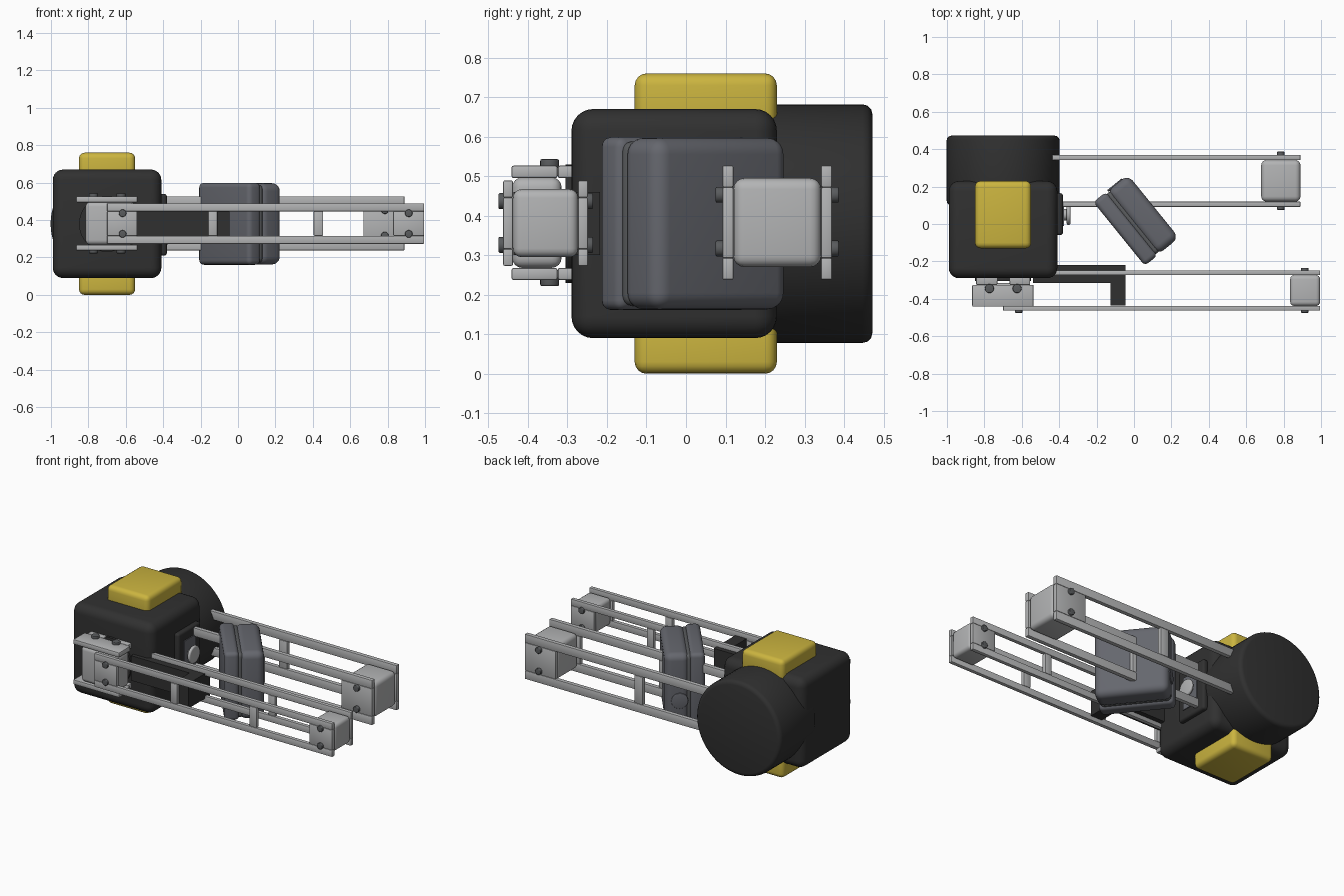
import bpy, bmesh, math
from mathutils import Matrix, Vector

old = bpy.data.objects.get("Cube")
if old:
    bpy.data.objects.remove(old, do_unlink=True)


def material(name, color):
    m = bpy.data.materials.new(name)
    m.use_nodes = True
    m.diffuse_color = (*color, 1)
    bsdf = m.node_tree.nodes["Principled BSDF"]
    bsdf.inputs["Base Color"].default_value = (*color, 1)
    bsdf.inputs["Roughness"].default_value = 0.6
    return m


BLACK = material("black", (0.03, 0.03, 0.03))
YELLOW = material("yellow", (0.6, 0.46, 0.05))
GREY = material("light grey", (0.45, 0.455, 0.46))
SLATE = material("slate grey", (0.13, 0.135, 0.155))
STEEL = material("dark steel", (0.1, 0.105, 0.11))


def finish(name, bm, mat, bevel=0, segments=4):
    bmesh.ops.recalc_face_normals(bm, faces=bm.faces)
    me = bpy.data.meshes.new(name)
    bm.to_mesh(me)
    bm.free()
    me.materials.append(mat)
    ob = bpy.data.objects.new(name, me)
    bpy.context.collection.objects.link(ob)
    if bevel:
        mod = ob.modifiers.new("Bevel", "BEVEL")
        mod.width = bevel
        mod.segments = segments
        mod.limit_method = "ANGLE"
    bpy.ops.object.select_all(action="DESELECT")
    ob.select_set(True)
    bpy.context.view_layer.objects.active = ob
    if bevel:
        bpy.ops.object.modifier_apply(modifier="Bevel")
    bpy.ops.object.shade_smooth_by_angle(angle=math.radians(35))
    return ob


def add_box(bm, x, y, z):
    lo, hi = Vector((x[0], y[0], z[0])), Vector((x[1], y[1], z[1]))
    mat = Matrix.Translation((lo + hi) / 2) @ Matrix.Diagonal((*(hi - lo), 1))
    bmesh.ops.create_cube(bm, size=1, matrix=mat)


def boxes(name, parts, mat, bevel=0, segments=4):
    bm = bmesh.new()
    for p in parts:
        add_box(bm, *p)
    return finish(name, bm, mat, bevel, segments)


def cylinder(name, start, end, radius, mat, bevel=0, sides=24):
    a, b = Vector(start), Vector(end)
    d = b - a
    turn = d.to_track_quat("Z", "Y").to_matrix().to_4x4()
    bm = bmesh.new()
    bmesh.ops.create_cone(bm, cap_ends=True, segments=sides, radius1=radius, radius2=radius,
                          depth=d.length, matrix=Matrix.Translation((a + b) / 2) @ turn)
    return finish(name, bm, mat, bevel, 3)


def ladder_plate(name, x, y, z, rail, solids):
    """Two long rails joined by solid stretches."""
    z0, z1 = z
    parts = [(x, y, (z0, z0 + rail)), (x, y, (z1 - rail, z1))]
    parts += [(s, y, (z0 + rail, z1 - rail)) for s in solids]
    return boxes(name, parts, GREY, 0.004, 2)


# Housing: rounded body, drum and yellow caps
boxes("body", [((-0.99, -0.41), (-0.29, 0.23), (0.09, 0.67))], BLACK, 0.055, 6)
cylinder("rear_drum", (-0.7, 0.1, 0.38), (-0.7, 0.472, 0.38), 0.302, BLACK, 0.025, 64)
for name, z in (("top_cap", (0.6, 0.76)), ("bottom_cap", (0.0, 0.16))):
    boxes(name, [((-0.85, -0.55), (-0.13, 0.23), z)], YELLOW, 0.03)
cylinder("front_hub", (-0.7, -0.28, 0.38), (-0.7, -0.305, 0.38), 0.15, BLACK, 0, 40)

# Socket on the side of the body
boxes("side_plate", [((-0.42, -0.38), (-0.06, 0.165), (0.21, 0.54))], BLACK, 0.015)
boxes("side_panel", [((-0.385, -0.375), (-0.01, 0.11), (0.27, 0.48))], SLATE)
cylinder("side_knob_stem", (-0.38, 0.05, 0.38), (-0.355, 0.05, 0.38), 0.03, GREY)
cylinder("side_knob", (-0.36, 0.05, 0.38), (-0.34, 0.05, 0.38), 0.055, GREY, 0.008)

# Rear arm
rear_z = (0.238, 0.527)
for name, y in (("inner", (0.092, 0.12)), ("outer", (0.342, 0.37))):
    ladder_plate("rear_arm_plate_" + name, (-0.44, 0.89), y, rear_z, 0.055,
                 [(0.05, 0.11), (0.67, 0.89)])
boxes("rear_arm_end_block", [((0.68, 0.89), (0.12, 0.342), (0.27, 0.495))], GREY, 0.028)

# Front arm
front_z = (0.273, 0.489)
bars = [(-0.16, -0.11), (0.405, 0.455), (0.83, 0.995)]
ladder_plate("front_arm_plate_outer", (-0.7, 0.995), (-0.463, -0.438), front_z, 0.043,
             bars + [(-0.7, -0.54)])
ladder_plate("front_arm_plate_inner", (-0.45, 0.995), (-0.273, -0.248), front_z, 0.043, bars)
boxes("front_arm_end_block", [((0.835, 0.995), (-0.438, -0.273), (0.295, 0.467))], GREY, 0.022)

# Arm bolts, mirrored across each arm
for name, x, heights, ys in (
        ("rear_arm", 0.785, (0.317, 0.453), ((0.1, 0.075), (0.36, 0.387))),
        ("front_arm", 0.913, (0.326, 0.437), ((-0.45, -0.475), (-0.26, -0.235))),
        ("hinge_block", -0.617, (0.326, 0.437), ((-0.45, -0.475),))):
    for z in heights:
        for a, b in ys:
            cylinder(name + "_bolt", (x, a, z), (x, b, z), 0.02, STEEL, 0.004)

# Hinge: two notched plates around a block
boxes("hinge_block", [((-0.815, -0.55), (-0.44, -0.315), (0.268, 0.497))], GREY, 0.025)
for name, z, head in (("top", (0.495, 0.527), 0.543), ("bottom", (0.237, 0.268), 0.222)):
    boxes("hinge_plate_" + name,
          [((-0.865, -0.537), (-0.442, -0.325), z),
           ((-0.845, -0.73), (-0.325, -0.27), z),
           ((-0.665, -0.555), (-0.325, -0.27), z)], GREY, 0.006, 2)
    for x in (-0.773, -0.625):
        cylinder("hinge_bolt_" + name, (x, -0.345, sum(z) / 2), (x, -0.345, head),
                 0.024, STEEL, 0.004)

# Dark L-shaped bracket inside the front arm
boxes("inner_bracket", [((-0.54, -0.045), (-0.315, -0.218), (0.3, 0.46)),
                        ((-0.125, -0.045), (-0.437, -0.315), (0.3, 0.46))], BLACK)

# Turned two-piece case between the arms
case = [boxes("case_back", [((-0.118, -0.03), (-0.219, 0.219), (-0.219, 0.219))], SLATE, 0.025),
        boxes("case_front", [((-0.028, 0.118), (-0.217, 0.217), (-0.217, 0.217))], SLATE, 0.042, 6),
        boxes("case_seam", [((-0.05, 0.0), (-0.208, 0.208), (-0.208, 0.208))], STEEL, 0.03),
        cylinder("case_button", (0.03, 0.21, -0.08), (0.03, 0.222, -0.08), 0.05, SLATE, 0.004)]
for ob in case:
    ob.location = (0.012, 0.021, 0.38)
    ob.rotation_euler.z = math.radians(39)
